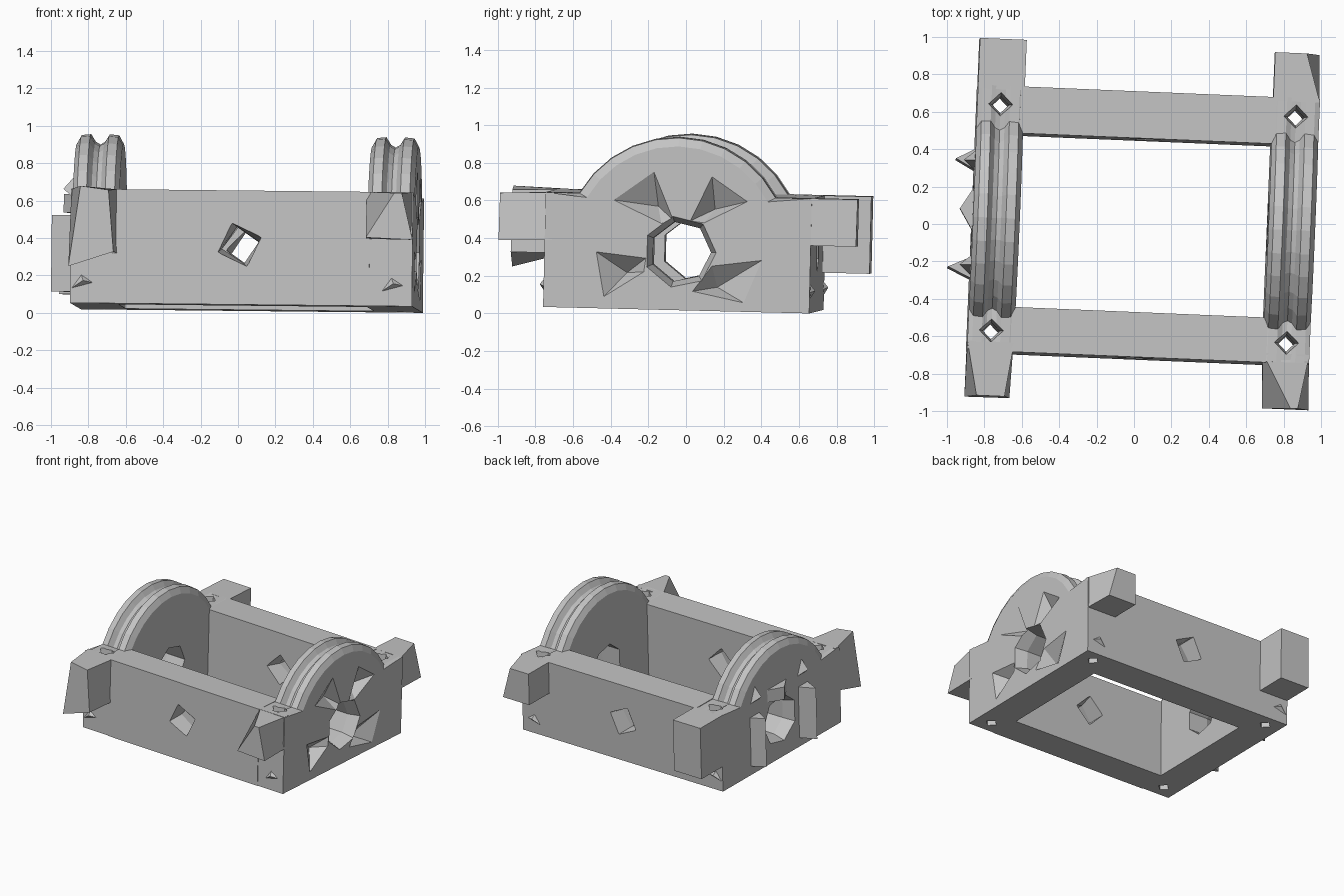
import bpy, bmesh, math
from mathutils import Vector

if "Cube" in bpy.data.objects:
    bpy.data.objects.remove(bpy.data.objects["Cube"])

grey = bpy.data.materials.new("plain_grey")
grey.use_nodes = True
grey.diffuse_color = (0.55, 0.55, 0.55, 1)
grey.node_tree.nodes["Principled BSDF"].inputs["Base Color"].default_value = (0.55, 0.55, 0.55, 1)

# The whole frame sits slightly twisted and tilted
TILT = (math.radians(-1.4), math.radians(0.6), math.radians(-2.4))
BOTTOM, SHOULDER, THICK = 0.0, 0.61, 0.25
FRONT, BACK = -0.72, 0.695
LEFT_OUT, RIGHT_OUT = -0.87, 0.96


def finish(name, bm):
    bmesh.ops.recalc_face_normals(bm, faces=bm.faces)
    mesh = bpy.data.meshes.new(name)
    bm.to_mesh(mesh)
    bm.free()
    obj = bpy.data.objects.new(name, mesh)
    bpy.context.collection.objects.link(obj)
    mesh.materials.append(grey)
    obj.rotation_euler = TILT
    obj.location.z = 0.027
    return obj


def loft(name, sections):
    """Bridge equal-length loops and cap both ends."""
    bm = bmesh.new()
    loops = [[bm.verts.new(p) for p in s] for s in sections]
    n = len(loops[0])
    for a, b in zip(loops, loops[1:]):
        for i in range(n):
            j = (i + 1) % n
            bm.faces.new((a[i], a[j], b[j], b[i]))
    bm.faces.new(loops[0])
    bm.faces.new(loops[-1])
    return finish(name, bm)


def ring(axis, at, centre, radius, sides, turn=0):
    """Regular polygon across the given axis."""
    pts = []
    for i in range(sides):
        a = turn + math.tau * i / sides
        p = [centre[0] + radius * math.cos(a), centre[1] + radius * math.sin(a)]
        p.insert(axis, at)
        pts.append(p)
    return pts


def pyramid(name, base, tip):
    bm = bmesh.new()
    verts = [bm.verts.new(p) for p in base]
    top = bm.verts.new(tip)
    bm.faces.new(verts)
    for i, v in enumerate(verts):
        bm.faces.new((v, verts[(i + 1) % len(verts)], top))
    return finish(name, bm)


def cut(obj, cutters):
    for c in cutters:
        c.hide_render = True
        mod = obj.modifiers.new("cut", "BOOLEAN")
        mod.operation, mod.solver, mod.object = "DIFFERENCE", "EXACT", c
    bpy.context.view_layer.update()
    graph = bpy.context.evaluated_depsgraph_get()
    mesh = bpy.data.meshes.new_from_object(obj.evaluated_get(graph))
    obj.modifiers.clear()
    obj.data = mesh
    for c in cutters:
        bpy.data.objects.remove(c)


# End walls: arched plates with a narrow groove along the rim
RIM = [(0, -0.05), (0.025, -0.005), (0.075, 0), (0.1, -0.04), (0.125, -0.055),
       (0.15, -0.04), (0.175, 0), (0.225, -0.005), (THICK, -0.05)]


def wall_outline(x, grow):
    pts = [(x, FRONT, BOTTOM), (x, BACK, BOTTOM), (x, BACK, SHOULDER)]
    for i in range(11):
        a = math.radians(29 + 122 * i / 10)
        r = 0.6 + grow
        pts.append((x, -0.02 + r * math.cos(a), 0.32 + r * math.sin(a)))
    return pts + [(x, FRONT, SHOULDER)]


def end_wall(name, outer, inward):
    wall = loft(name, [wall_outline(outer + inward * t, g) for t, g in RIM])
    mid = outer + inward * THICK / 2
    hole = (0.0, 0.31)
    # Axle hole with a flared mouth, then the upright corner holes
    cutters = [loft("axle_cutter", [
        ring(0, outer - inward * 0.02, hole, 0.2, 7),
        ring(0, outer + inward * 0.09, hole, 0.162, 7),
        ring(0, outer + inward * 0.3, hole, 0.162, 7)])]
    for y in (-0.615, 0.595):
        cutters.append(loft("corner_cutter", [
            ring(2, -0.1, (mid, y), 0.045, 4), ring(2, 0.5, (mid, y), 0.045, 4),
            ring(2, 0.7, (mid, y), 0.08, 4)]))
    return wall, cutters


left_wall, left_cutters = end_wall("left_end_wall", LEFT_OUT, 1)
right_wall, right_cutters = end_wall("right_end_wall", RIGHT_OUT, -1)

# Wedge dents around the axle hole on the right wall
dents = [[(-0.38, 0.58), (-0.15, 0.75), (-0.03, 0.47), (-0.1, 0.45)],
         [(0.16, 0.73), (0.37, 0.59), (0.12, 0.46), (0.04, 0.47)],
         [(-0.46, 0.31), (-0.41, 0.05), (-0.18, 0.2), (-0.17, 0.28)],
         [(0.46, 0.29), (0.36, 0.04), (0.06, 0.1), (0.17, 0.25)]]
for d in dents:
    base = [Vector((RIGHT_OUT + 0.01, y, z)) for y, z in d]
    tip = base[2] * 0.6 + base[0] * 0.2 + base[1] * 0.2
    tip.x = RIGHT_OUT - 0.1
    right_cutters.append(pyramid("dent_cutter", base, tip))
cut(left_wall, left_cutters)
cut(right_wall, right_cutters)

# Raised fins on the left wall: centre, half width, height range, reach
for i, (y, w, low, high, reach) in enumerate([
        (-0.28, 0.06, 0.07, 0.48, 0.12), (0.3, 0.06, 0.07, 0.46, 0.1),
        (0.03, 0.13, 0.5, 0.6, 0.07)]):
    x = LEFT_OUT + 0.01
    loft("left_fin_%d" % (i + 1), [
        [(x, y - w, z), (x, y + w, z), (LEFT_OUT - reach, y, z)] for z in (low, high)])
for y in (-0.27, 0.29):
    pyramid("left_spike", [(LEFT_OUT + 0.01, y - 0.06, 0.56), (LEFT_OUT + 0.01, y + 0.06, 0.56),
                           (LEFT_OUT + 0.01, y, 0.7)], (LEFT_OUT - 0.06, y, 0.62))

# Long beams joining the walls, each with a flared square hole
for name, y0, y1, outer in (("front_beam", FRONT - 0.005, -0.485, -1), ("back_beam", BACK - 0.25, BACK, 1)):
    x0, x1 = LEFT_OUT + THICK - 0.02, RIGHT_OUT - THICK + 0.02
    beam = loft(name, [[(x, y0, BOTTOM), (x, y1, BOTTOM), (x, y1, SHOULDER), (x, y0, SHOULDER)]
                       for x in (x0, x1)])
    mid = (y0 + y1) / 2
    spot = (0.035, 0.32)
    cut(beam, [loft("beam_cutter", [
        ring(1, mid + outer * 0.14, spot, 0.125, 4, 0.35 + math.pi / 2),
        ring(1, mid, spot, 0.1, 4, 0.2 + math.pi / 2),
        ring(1, mid - outer * 0.14, spot, 0.12, 4, math.pi / 2)])])

# Small nubs near the lower corners
for x in (-0.81, 0.85):
    for y, s in ((FRONT, -1), (BACK, 1)):
        pyramid("corner_nub", [(x - 0.05, y, 0.08), (x + 0.06, y, 0.11), (x, y, 0.15)],
                (x + 0.01, y + s * 0.025, 0.12))


# Carrying tabs: rectangular at the wall, shaped at the tip
def tab(name, outer, inward, y, low, tip):
    a, b = sorted((outer, outer + inward * THICK))
    root = [(a, low), (b, low), (b, SHOULDER), (a, SHOULDER)]
    start = math.copysign(0.675, y)
    loft(name, [[(px, start, pz) for px, pz in root],
                [(px, y, pz) for px, pz in (tip or root)]])


tab("left_back_tab", LEFT_OUT, 1, 0.945, 0.2, None)
tab("right_back_tab", RIGHT_OUT, -1, 0.935, 0.36, [(0.71, 0.36), (0.95, 0.36), (0.88, 0.61), (0.71, 0.61)])
tab("left_front_tab", LEFT_OUT, 1, -0.965, 0.27, [(-0.87, 0.19), (-0.63, 0.27), (-0.66, 0.6), (-0.81, 0.62)])
tab("right_front_tab", RIGHT_OUT, -1, -0.965, 0.36, [(0.72, 0.36), (0.97, 0.35), (0.91, 0.6), (0.87, 0.6)])
